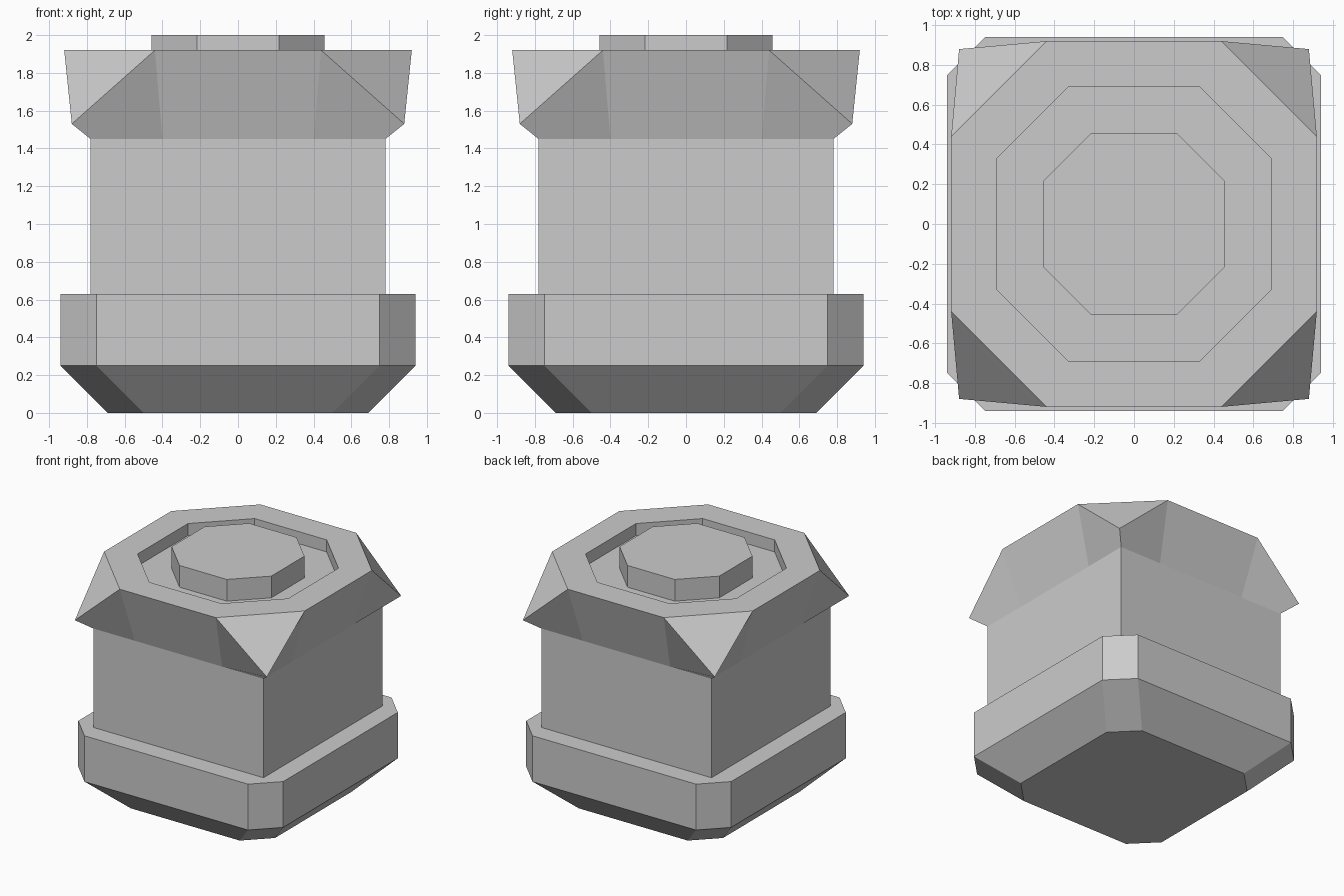
import bpy, bmesh

if "Cube" in bpy.data.objects:
    bpy.data.objects.remove(bpy.data.objects["Cube"])


def turned(bm, x, y, z, k):
    """Add a vertex turned by k quarter turns about z."""
    for _ in range(k):
        x, y = -y, x
    return bm.verts.new((x, y, z))


def octagon(bm, half, corner, z):
    """Square of half width `half` with its corners cut at `corner`."""
    return [turned(bm, half, s * corner, z, k) for k in range(4) for s in (-1, 1)]


def loft(bm, sections, close_bottom=False, close_top=False):
    rings = [octagon(bm, *s) for s in sections]
    for a, b in zip(rings, rings[1:]):
        for i in range(8):
            j = (i + 1) % 8
            bm.faces.new((a[i], a[j], b[j], b[i]))
    if close_bottom:
        bm.faces.new(rings[0][::-1])
    if close_top:
        bm.faces.new(rings[-1])


def finish(bm, name):
    bmesh.ops.remove_doubles(bm, verts=bm.verts[:], dist=0.0005)
    mesh = bpy.data.meshes.new(name)
    bm.to_mesh(mesh)
    bm.free()
    bpy.context.collection.objects.link(bpy.data.objects.new(name, mesh))


BODY = 0.78

# Base: bevelled foot, upright band and ledge running in to the body
bm = bmesh.new()
loft(bm, [(0.69, 0.5, 0), (0.94, 0.75, 0.25), (0.94, 0.75, 0.63),
          (BODY, BODY, 0.63)], close_bottom=True)
finish(bm, "base")

# Body: plain square shaft
bm = bmesh.new()
loft(bm, [(BODY, BODY, 0.63), (BODY, BODY, 1.45)])
finish(bm, "body")

# Head: flared sides with a pointed, cut-off tip at every corner
bm = bmesh.new()
low = octagon(bm, BODY, 0.40, 1.45)
top = octagon(bm, 0.92, 0.44, 1.92)
for k in range(4):
    i, j, n = 2 * k, 2 * k + 1, (2 * k + 2) % 8
    root = turned(bm, BODY, BODY, 1.45, k)
    tip = turned(bm, 0.88, 0.88, 1.53, k)
    bm.faces.new((low[i], low[j], top[j], top[i]))
    bm.faces.new((low[j], root, tip, top[j]))
    bm.faces.new((root, low[n], top[n], tip))
    bm.faces.new((top[j], tip, top[n]))
# Rim, recess and raised central button
loft(bm, [(0.92, 0.44, 1.92), (0.69, 0.33, 1.92), (0.69, 0.33, 1.82),
          (0.457, 0.217, 1.82), (0.457, 0.217, 2.0)], close_top=True)
finish(bm, "head")
